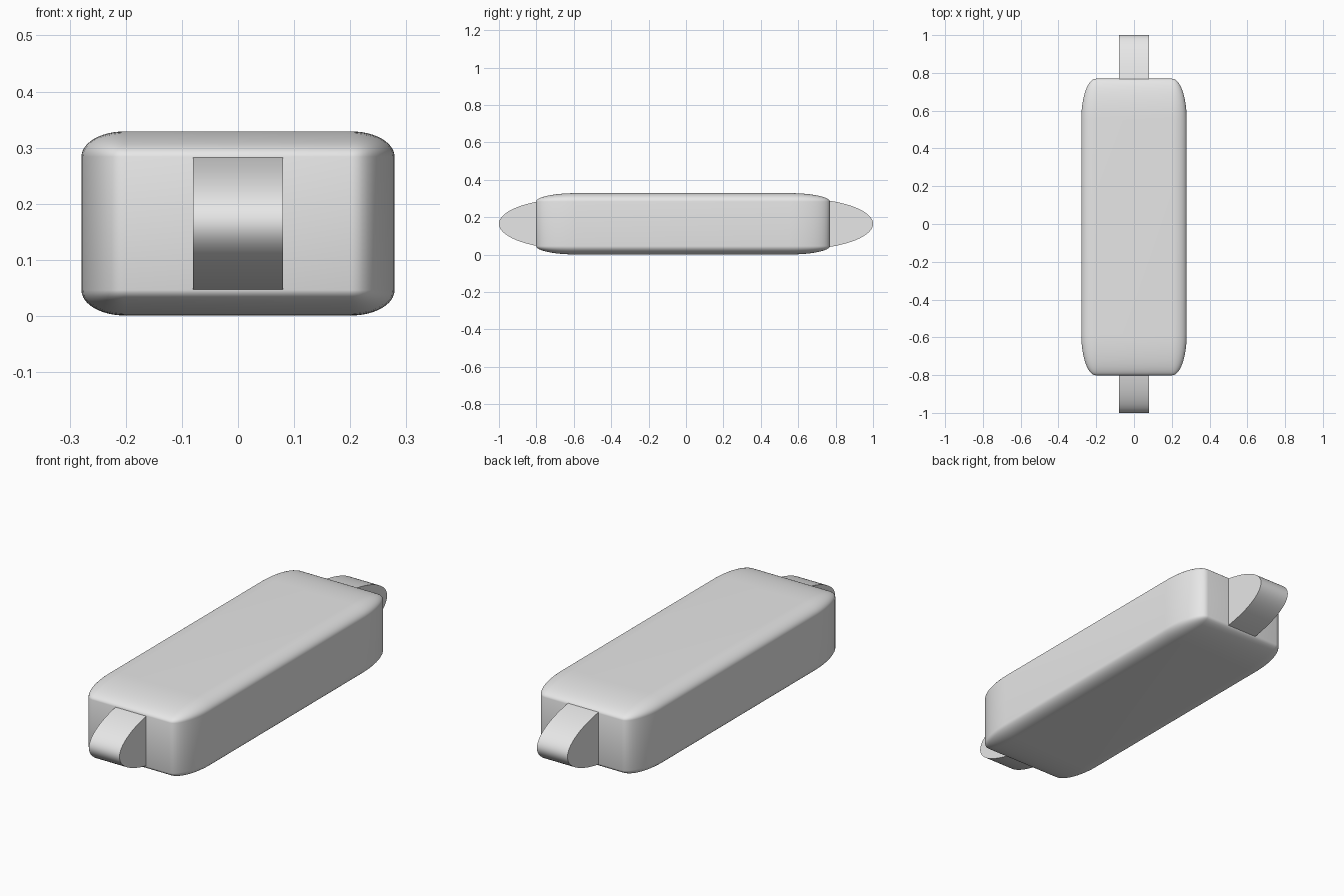
import bpy, bmesh, math
from mathutils import Matrix, Vector

if "Cube" in bpy.data.objects:
    bpy.data.objects.remove(bpy.data.objects["Cube"])

grey = bpy.data.materials.new("light grey")
grey.diffuse_color = (0.8, 0.8, 0.8, 1)
grey.use_nodes = True
grey.node_tree.nodes["Principled BSDF"].inputs["Base Color"].default_value = grey.diffuse_color


def finish(bm, name, angle):
    bmesh.ops.recalc_face_normals(bm, faces=bm.faces)
    mesh = bpy.data.meshes.new(name)
    bm.to_mesh(mesh)
    bm.free()
    obj = bpy.data.objects.new(name, mesh)
    bpy.context.collection.objects.link(obj)
    mesh.materials.append(grey)
    bpy.ops.object.select_all(action='DESELECT')
    obj.select_set(True)
    bpy.context.view_layer.objects.active = obj
    bpy.ops.object.shade_smooth_by_angle(angle=math.radians(angle))
    return obj


# Body: rounded cube stretched to size, so its rounding stretches too
bm = bmesh.new()
bmesh.ops.create_cube(bm, size=2)
bmesh.ops.bevel(bm, geom=bm.edges[:], offset=0.275, offset_type='OFFSET',
                segments=12, profile=0.5, affect='EDGES')
bmesh.ops.scale(bm, vec=Vector((0.279, 0.785, 0.164)), verts=bm.verts)
bmesh.ops.translate(bm, vec=Vector((0, -0.016, 0.165)), verts=bm.verts)
finish(bm, "body", 35)


# End tabs: flattened discs sunk into each end of the body
def end_tab(name, side):
    bm = bmesh.new()
    bmesh.ops.create_cone(bm, cap_ends=True, segments=96, radius1=1,
                          radius2=1, depth=2,
                          matrix=Matrix.Rotation(math.pi / 2, 4, 'Y'))
    bmesh.ops.scale(bm, vec=Vector((0.08, 0.4, 0.136)), verts=bm.verts)
    bmesh.ops.translate(bm, vec=Vector((0, side * 0.6, 0.165)), verts=bm.verts)
    finish(bm, name, 35)


end_tab("front_tab", -1)
end_tab("back_tab", 1)
